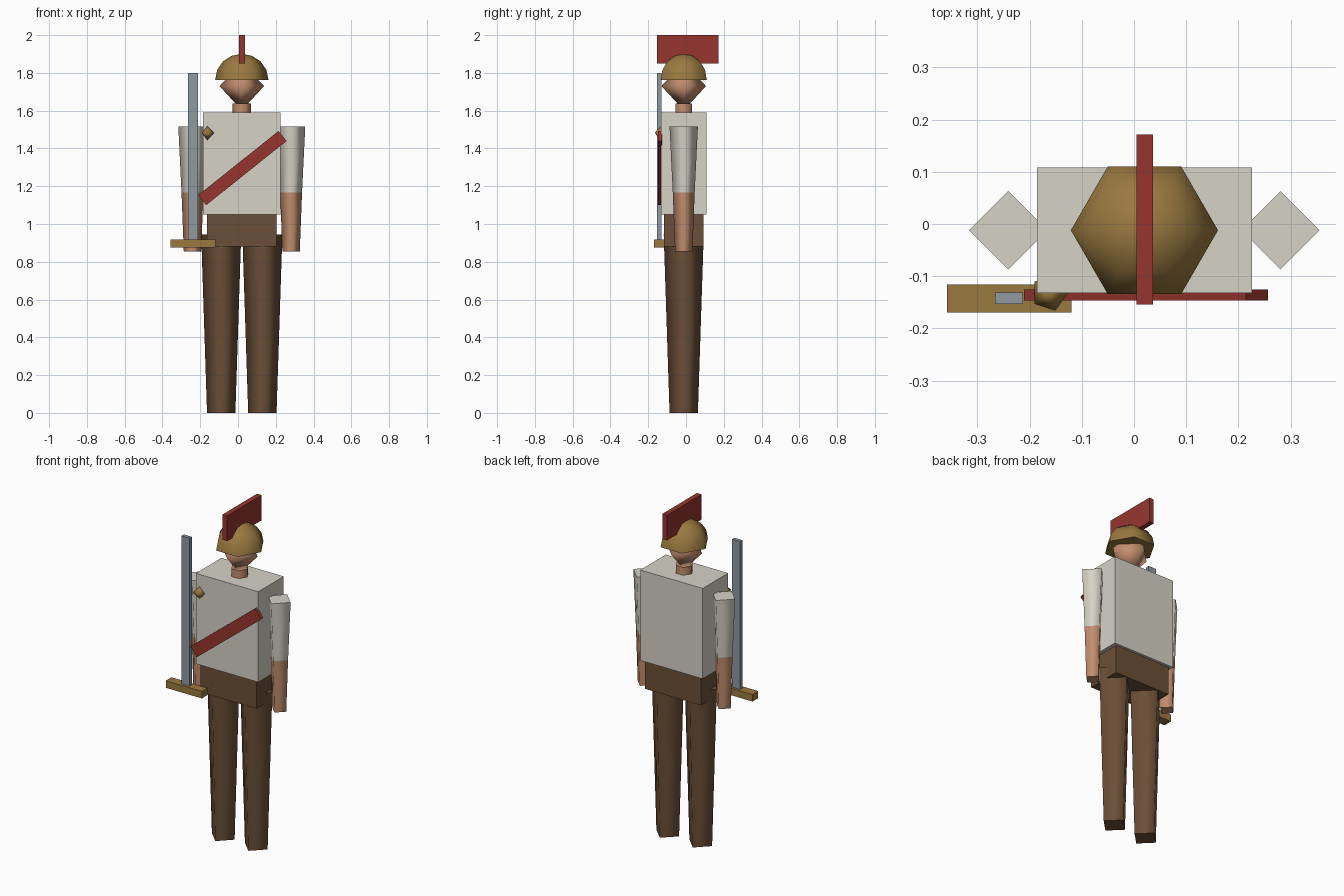
import bpy, bmesh
from math import sin, cos, pi, radians

old = bpy.data.objects.get("Cube")
if old:
    bpy.data.objects.remove(old, do_unlink=True)

CX, CY = 0.02, -0.012  # body axis


def material(name, rgb):
    lin = [((c / 255 + 0.055) / 1.055) ** 2.4 for c in rgb] + [1.0]
    m = bpy.data.materials.new(name)
    m.use_nodes = True
    m.diffuse_color = lin
    m.node_tree.nodes["Principled BSDF"].inputs["Base Color"].default_value = lin
    return m


LINEN = material("linen", (214, 210, 198))
SKIN = material("skin", (194, 142, 110))
BROWN = material("brown_cloth", (107, 79, 55))
BRASS = material("brass", (154, 121, 64))
RED = material("red_cloth", (150, 53, 46))
STEEL = material("steel", (144, 153, 160))


def finish(name, bm, mat):
    bmesh.ops.recalc_face_normals(bm, faces=bm.faces)
    mesh = bpy.data.meshes.new(name)
    bm.to_mesh(mesh)
    bm.free()
    mesh.materials.append(mat)
    ob = bpy.data.objects.new(name, mesh)
    bpy.context.scene.collection.objects.link(ob)
    return ob


def box(name, mat, xs, ys, zs, tilt=0):
    """Box between the given limits, tilted about the y axis."""
    bm = bmesh.new()
    bmesh.ops.create_cube(bm, size=1)
    spans = (xs, ys, zs)
    bmesh.ops.scale(bm, verts=bm.verts, vec=[b - a for a, b in spans])
    ob = finish(name, bm, mat)
    ob.location = [(a + b) / 2 for a, b in spans]
    ob.rotation_euler.y = tilt
    return ob


def lathe(name, mat, x, y, profile, sides, turn=0):
    """Few-sided smooth solid from (radius, z) pairs; flat ends stay sharp."""
    bm = bmesh.new()
    rings = []
    for r, z in profile:
        if r == 0:
            rings.append([bm.verts.new((x, y, z))] * sides)
        else:
            angles = [turn + 2 * pi * i / sides for i in range(sides)]
            rings.append([bm.verts.new((x + r * cos(a), y + r * sin(a), z)) for a in angles])
    for low, high in zip(rings, rings[1:]):
        for i in range(sides):
            j = (i + 1) % sides
            corners = dict.fromkeys((low[i], low[j], high[j], high[i]))
            bm.faces.new(list(corners)).smooth = True
    for ring, (r, z) in ((rings[0], profile[0]), (rings[-1], profile[-1])):
        if r > 0:
            cap = bm.faces.new(ring)
            for e in cap.edges:
                e.smooth = False
    return finish(name, bm, mat)


# Limbs on both sides
for side, s in (("right", -1), ("left", 1)):
    lathe(side + "_leg", BROWN, CX + s * 0.109, CY, [(0.075, 0), (0.106, 0.945)], 4)
    arm_x = CX + s * 0.261
    lathe(side + "_forearm", SKIN, arm_x, CY, [(0.046, 0.855), (0.058, 1.166)], 4)
    lathe(side + "_sleeve", LINEN, arm_x, CY, [(0.058, 1.166), (0.075, 1.515)], 4)

# Trunk
box("hips", BROWN, (-0.165, 0.205), (-0.117, 0.093), (0.88, 1.05))
box("torso", LINEN, (-0.186, 0.226), (-0.132, 0.108), (1.05, 1.59))

# Head and helmet
lathe("neck", SKIN, CX, CY, [(0.05, 1.58), (0.05, 1.637)], 6)
lathe("head", SKIN, CX, CY, [(0, 1.602), (0.118, 1.73), (0, 1.86)], 4)
dome = [(0.141 * cos(a), 1.763 + 0.138 * sin(a)) for a in (pi / 8 * i for i in range(4))]
lathe("helmet", BRASS, CX, CY, dome + [(0, 1.901)], 6)
box("helmet_crest", RED, (0.005, 0.036), (-0.154, 0.172), (1.85, 2.0))

# Sash and brooch
box("sash", RED, (-0.249, 0.295), (-0.147, -0.126), (1.262, 1.33), -radians(38.6))
lathe("brooch", BRASS, -0.162, -0.132, [(0, 1.444), (0.036, 1.482), (0, 1.519)], 5, radians(0))

# Sword
box("sword_blade", STEEL, (-0.266, -0.213), (-0.153, -0.131), (0.9, 1.8))
box("sword_guard", BRASS, (-0.358, -0.12), (-0.17, -0.116), (0.875, 0.917))
